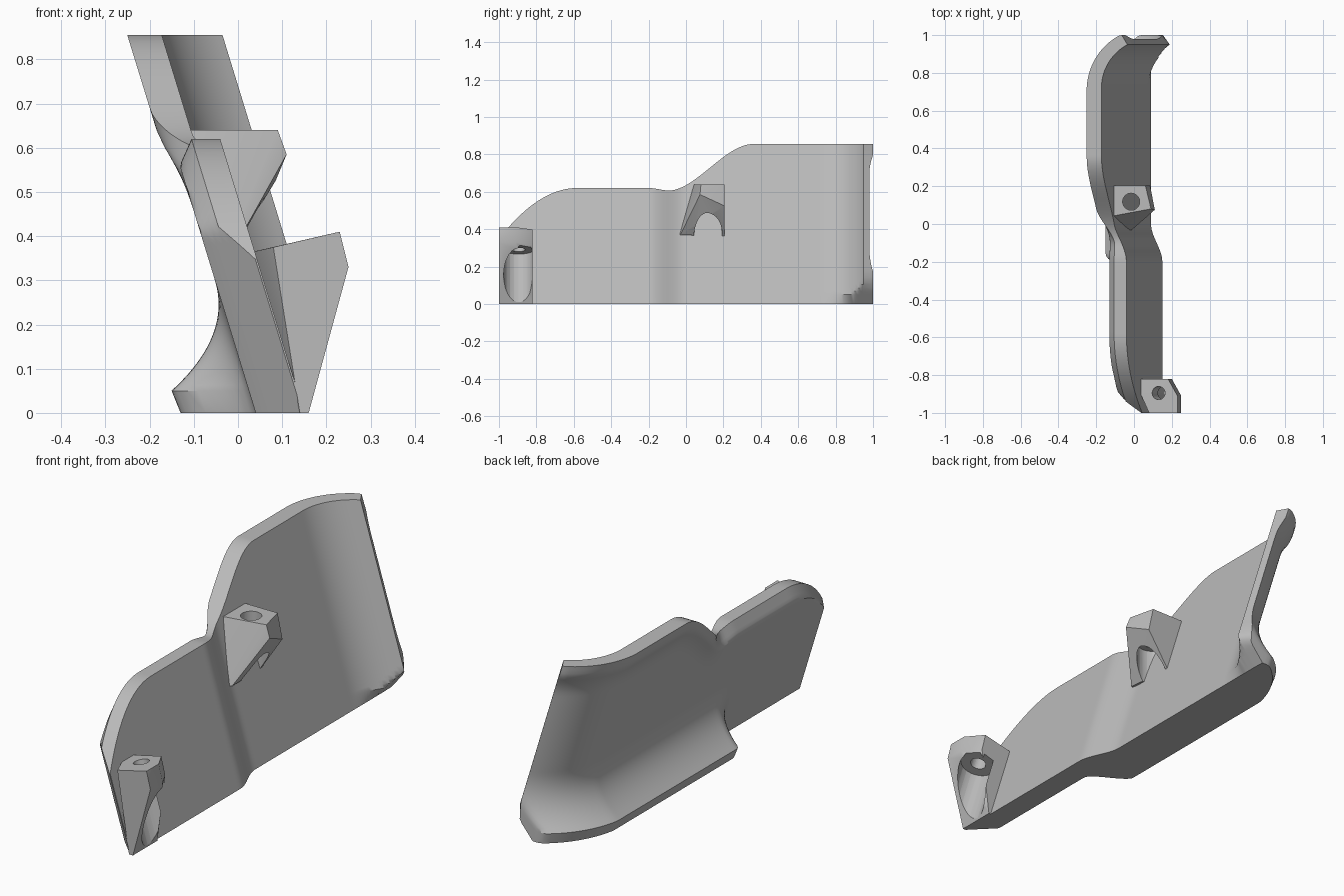
import bpy, bmesh, math
from mathutils import Vector

cube = bpy.data.objects.get("Cube")
if cube:
    bpy.data.objects.remove(cube)

grey = bpy.data.materials.new("plain grey")
grey.use_nodes = True
grey.diffuse_color = (0.5, 0.5, 0.5, 1)
grey.node_tree.nodes["Principled BSDF"].inputs["Base Color"].default_value = (0.5, 0.5, 0.5, 1)

LEAN = 0.307            # sideways lean per unit of height
BACK = 0.04             # back plane at floor level
BEND_Y, BEND_R, BEND_A = 0.72, 0.26, 1.08


def smooth(a, b, t):
    t = min(1, max(0, (t - a) / (b - a)))
    return t * t * (3 - 2 * t)


def finish(bm, name, angle=30):
    bmesh.ops.remove_doubles(bm, verts=bm.verts, dist=0.0005)
    bmesh.ops.recalc_face_normals(bm, faces=bm.faces)
    mesh = bpy.data.meshes.new(name)
    bm.to_mesh(mesh)
    bm.free()
    ob = bpy.data.objects.new(name, mesh)
    bpy.context.collection.objects.link(ob)
    mesh.materials.append(grey)
    shade(ob, angle)
    return ob


def shade(ob, angle=30):
    bpy.ops.object.select_all(action='DESELECT')
    ob.select_set(True)
    bpy.context.view_layer.objects.active = ob
    bpy.ops.object.shade_smooth_by_angle(angle=math.radians(angle))


# Upper outline of the panel: rounded front, step up to the tall rear
def top(y):
    if y < -0.58:
        return 0.62 - 0.2 * ((y + 0.58) / 0.36) ** 2
    return 0.62 - 0.015 * smooth(-0.2, -0.08, y) + 0.25 * smooth(-0.1, 0.36, y)


# Extra thickness on the back: bottom lip, top lip, front chamfer
def extra(y, z, bend):
    low = 0.17 + 0.1 * z if z <= 0.05 else 0.175 * max(0, 1 - (z - 0.05) / 0.25) ** 2
    d = top(y) - z
    high = 0.028 * min(1, max(0, 1 - (d - 0.05) / 0.11)) ** 2
    rear = smooth(-0.12, 0.08, y)
    cut = -0.045 * max(0, 1 - d / 0.06)
    return low * smooth(-0.3, -0.16, y) * (1 - 0.5 * bend) + high * rear + cut * (1 - rear)


def station(s, rows=44):
    bend = max(0, s - BEND_Y) / BEND_R
    a = min(bend, BEND_A)
    face = 0.15 - 0.06 * smooth(-0.2, 0, s)
    px = face + BEND_R * (1 - math.cos(a))
    py = min(s, BEND_Y) + BEND_R * math.sin(a)
    normal = Vector((-math.cos(a), math.sin(a)))
    right, left = [], []
    height = top(py)
    for z in [0] + [0.05 + (height - 0.05) * i / rows for i in range(rows + 1)]:
        t = (face - BACK) * (1 - 0.3 * a / BEND_A) + extra(py, z, a / BEND_A)
        t = min(t, 0.004 + (s + 1))
        limit = 0.09 + 0.83 * z if a > 0 else 1
        shift = LEAN * z
        rx = min(px - shift, limit)
        lx = min(px + normal.x * t - shift, rx - 0.002)
        right.append((rx, py, z))
        left.append((lx, min(py + normal.y * t, 1.0), z))
    return left + right[::-1]


# Main curved panel
bm = bmesh.new()
count = 130
rings = []
for i in range(count + 1):
    s = -1 + (BEND_Y + BEND_R * BEND_A + 1) * i / count
    rings.append([bm.verts.new(p) for p in station(s)])
n = len(rings[0])
for r0, r1 in zip(rings, rings[1:]):
    for j in range(n):
        k = (j + 1) % n
        bm.faces.new((r0[j], r0[k], r1[k], r1[j]))
for ring in (rings[0], rings[-1]):
    for j in range(n // 2 - 1):
        bm.faces.new((ring[j], ring[j + 1], ring[n - 2 - j], ring[n - 1 - j]))
finish(bm, "curved_panel")


def hull(name, points):
    bm = bmesh.new()
    for p in points:
        bm.verts.new(p)
    res = bmesh.ops.convex_hull(bm, input=bm.verts)
    junk = [v for v in res["geom_interior"] if isinstance(v, bmesh.types.BMVert)]
    bmesh.ops.delete(bm, geom=junk, context='VERTS')
    bmesh.ops.dissolve_limit(bm, angle_limit=0.02, verts=bm.verts, edges=bm.edges)
    return finish(bm, name)


# Round cut running along an axis between two distances from a point
def drill(ob, origin, axis, start, end, radius):
    axis = Vector(axis).normalized()
    bpy.ops.mesh.primitive_cylinder_add(
        vertices=40, radius=radius, depth=end - start,
        location=Vector(origin) + axis * (start + end) / 2,
        rotation=axis.to_track_quat('Z', 'Y').to_euler())
    cutter = bpy.context.object
    cutter.name = ob.name + "_cutter"
    mod = ob.modifiers.new("cut", 'BOOLEAN')
    mod.operation, mod.solver, mod.object = 'DIFFERENCE', 'EXACT', cutter
    bpy.ops.object.select_all(action='DESELECT')
    bpy.context.view_layer.objects.active = ob
    ob.select_set(True)
    bpy.ops.object.modifier_apply(modifier=mod.name)
    bpy.data.objects.remove(cutter)
    shade(ob)


# Front screw lug, drilled along the lean
front_lug = hull("front_screw_lug", [
    (0.08, -1, 0.375), (0.23, -1, 0.41), (0.23, -0.91, 0.41), (0.18, -0.82, 0.398),
    (0.035, -0.82, 0.365), (0.035, -0.9, 0.365),
    (0.25, -1, 0.33), (0.25, -0.91, 0.33), (0.2, -0.82, 0.315),
    (0.16, -1, 0), (0.16, -0.82, 0), (0.1, -0.82, 0), (0.14, -1, 0)])
lean_axis = (-LEAN, 0, 1)
drill(front_lug, (0.16, -0.895, 0.29), lean_axis, -0.5, 0, 0.08)
drill(front_lug, (0.16, -0.895, 0.29), lean_axis, -0.1, 0.3, 0.035)

# Middle screw lug, drilled upright
middle_lug = hull("middle_screw_lug", [
    (-0.125, 0.205, 0.64), (0.06, 0.205, 0.64), (0.09, 0.08, 0.64), (-0.125, 0.04, 0.64),
    (0.11, 0.075, 0.585), (0.085, 0.205, 0.525),
    (-0.025, -0.035, 0.37), (-0.025, 0.205, 0.36), (-0.01, -0.03, 0.37)])
drill(middle_lug, (-0.015, 0.118, 0.53), (0, 0, 1), -0.4, 0, 0.075)
drill(middle_lug, (-0.015, 0.118, 0.53), (0, 0, 1), -0.1, 0.3, 0.045)
